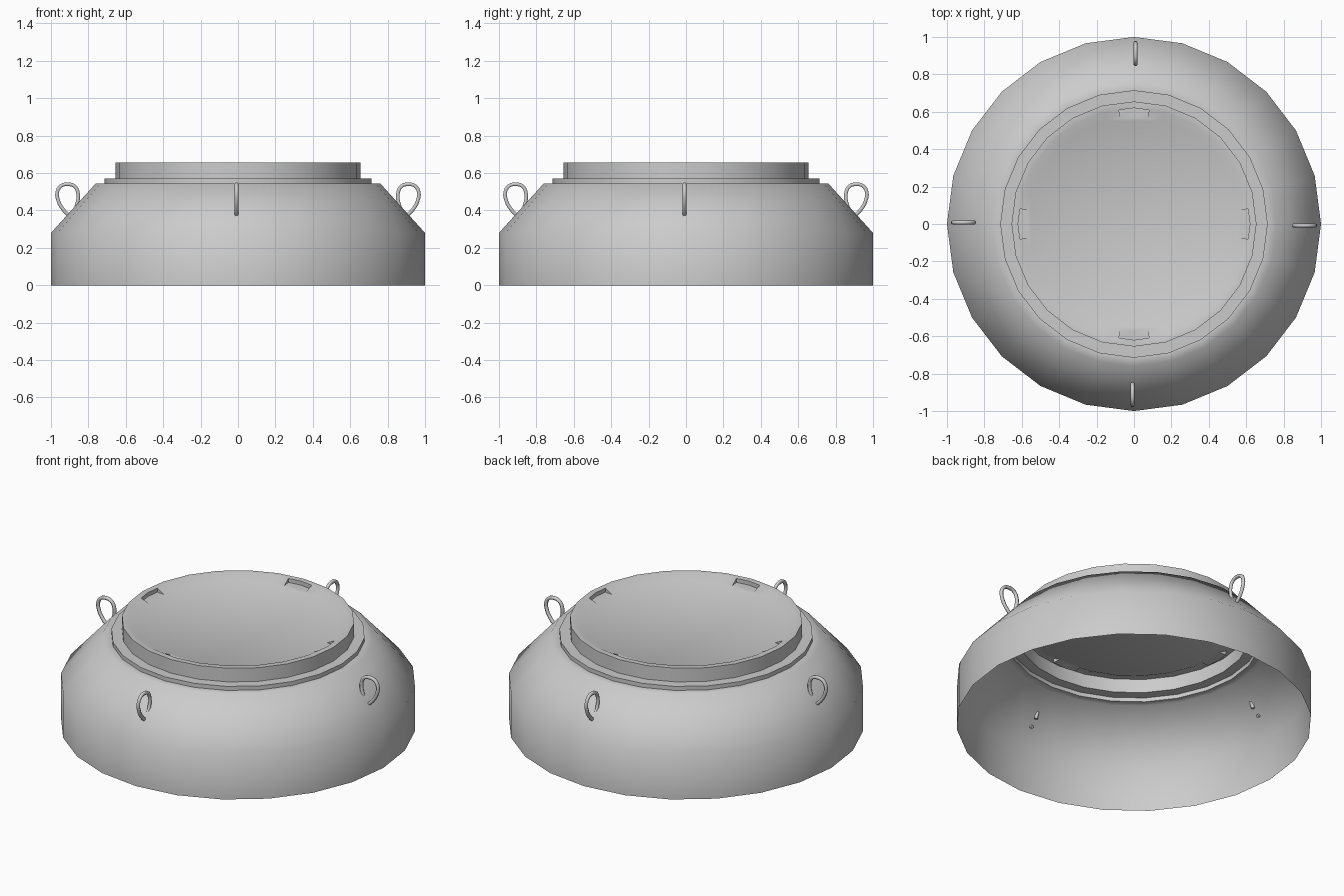
import bpy, bmesh, math

cube = bpy.data.objects.get("Cube")
if cube:
    bpy.data.objects.remove(cube, do_unlink=True)

SIDES = 24
STEP = 2 * math.pi / SIDES
HALF = STEP / 2
TOP, FLOOR = 0.655, 0.63

grey = bpy.data.materials.new("light_grey")
grey.use_nodes = True
grey.diffuse_color = (0.6, 0.6, 0.6, 1)
grey.node_tree.nodes["Principled BSDF"].inputs["Base Color"].default_value = (0.6, 0.6, 0.6, 1)


def finish(bm, name):
    mesh = bpy.data.meshes.new(name)
    bm.to_mesh(mesh)
    bm.free()
    mesh.materials.append(grey)
    obj = bpy.data.objects.new(name, mesh)
    bpy.context.collection.objects.link(obj)
    bpy.ops.object.select_all(action="DESELECT")
    obj.select_set(True)
    bpy.context.view_layer.objects.active = obj
    bpy.ops.object.shade_smooth_by_angle(angle=math.radians(55))
    return obj


def ring(bm, radius, z, angles):
    """Points on a regular polygon, also where an angle falls inside a side."""
    points = []
    for a in angles:
        r = radius * math.cos(HALF) / math.cos((a + 1e-6) % STEP - HALF)
        points.append(bm.verts.new((r * math.cos(a), r * math.sin(a), z)))
    return points


def band(bm, low, high, i):
    j = (i + 1) % len(low)
    bm.faces.new((low[i], low[j], high[j], high[i]))


# Open shell: skirt, sloped shoulder, stepped collar and neck
profile = [(1, 0), (1, 0.28), (0.76, 0.545), (0.715, 0.545),
           (0.715, 0.57), (0.655, 0.57), (0.655, TOP)]
bm = bmesh.new()
turns = [i * STEP for i in range(SIDES)]
rings = [ring(bm, r, z, turns) for r, z in profile]
for low, high in zip(rings, rings[1:]):
    for i in range(SIDES):
        band(bm, low, high, i)
finish(bm, "shell")

# Dished lid with a square notch in the sloped rim at each quarter
angles = []
for i in range(SIDES):
    angles += [(i - 0.5) * STEP, i * STEP, (i + 0.5) * STEP] if i % 6 == 0 else [i * STEP]
bm = bmesh.new()
edge = ring(bm, 0.655, TOP, angles)
lip = ring(bm, 0.62, TOP, angles)
foot = ring(bm, 0.62, FLOOR, angles)
inner = ring(bm, 0.57, FLOOR, angles)
count = len(angles)
for i in range(count):
    band(bm, edge, lip, i)
    place = i % (count // 4)
    if place < 2:
        band(bm, lip, foot, i)
        band(bm, foot, inner, i)
    else:
        band(bm, lip, inner, i)
    if place == 0:
        bm.faces.new((lip[i], inner[i], foot[i]))
    elif place == 2:
        bm.faces.new((lip[i], foot[i], inner[i]))
bm.faces.new(inner)
loose = [v for v in bm.verts if not v.link_faces]
bmesh.ops.delete(bm, geom=loose, context="VERTS")
finish(bm, "lid")

# Bent-rod lifting loops, one on each side
path = [(0.90, 0.37), (0.935, 0.405), (0.962, 0.455), (0.966, 0.50), (0.945, 0.532),
        (0.91, 0.54), (0.875, 0.53), (0.857, 0.50), (0.855, 0.46), (0.868, 0.41)]
for name, turn in (("left", 0), ("back", 1), ("right", 2), ("front", 3)):
    curve = bpy.data.curves.new(name + "_lifting_loop", "CURVE")
    curve.dimensions = "3D"
    curve.bevel_depth = 0.011
    curve.bevel_resolution = 1
    curve.use_fill_caps = True
    curve.resolution_u = 3
    curve.materials.append(grey)
    spline = curve.splines.new("BEZIER")
    spline.bezier_points.add(len(path) - 1)
    for point, (x, z) in zip(spline.bezier_points, path):
        point.co = (x, -0.008, z)
        point.handle_left_type = point.handle_right_type = "AUTO"
    loop = bpy.data.objects.new(name + "_lifting_loop", curve)
    loop.rotation_euler.z = turn * math.pi / 2
    bpy.context.collection.objects.link(loop)
